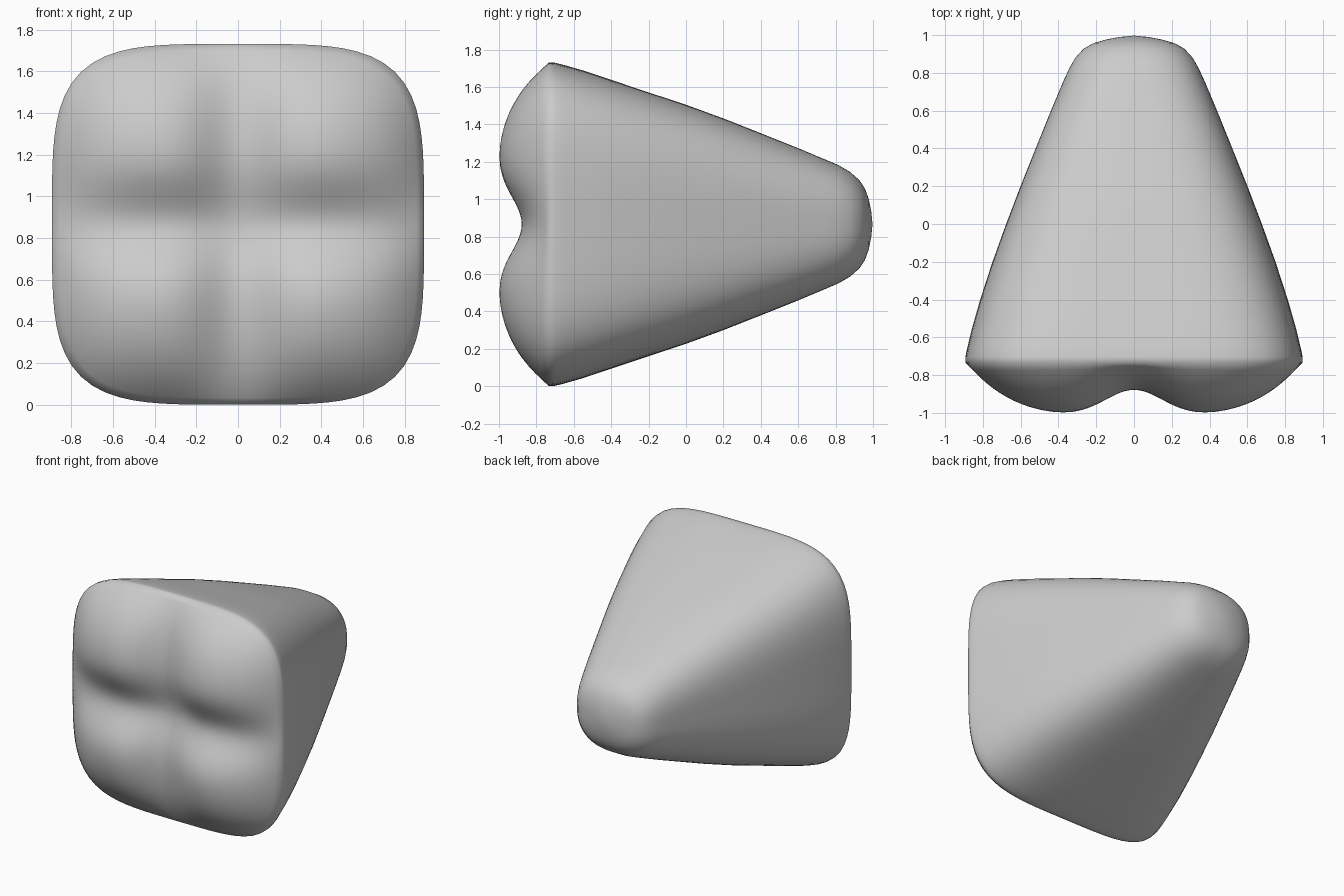
import bpy, bmesh, math

if "Cube" in bpy.data.objects:
    bpy.data.objects.remove(bpy.data.objects["Cube"])

CZ = 0.868      # height of the long axis
SEG = 96        # points round each ring
RIM_Y = -0.73

# Body stations: y, half width, half height, squareness exponent
BODY = [(-0.73, 0.893, 0.866, 4.1), (-0.70, 0.893, 0.864, 4.1), (-0.65, 0.882, 0.852, 4.1),
        (-0.55, 0.858, 0.823, 4.0), (-0.40, 0.815, 0.773, 3.9), (-0.20, 0.750, 0.706, 3.7),
        (0.0, 0.678, 0.640, 3.5), (0.20, 0.602, 0.567, 3.3), (0.40, 0.522, 0.488, 3.1),
        (0.60, 0.441, 0.408, 2.9), (0.75, 0.378, 0.345, 2.7), (0.82, 0.346, 0.315, 2.6),
        (0.88, 0.313, 0.280, 2.5), (0.93, 0.268, 0.236, 2.4), (0.96, 0.215, 0.190, 2.3),
        (0.98, 0.145, 0.135, 2.2), (0.993, 0.075, 0.070, 2.0)]


def outline(i, n):
    """Unit rounded-square outline point."""
    a = 2 * math.pi * i / SEG
    c, s = math.cos(a), math.sin(a)
    r = (abs(c) ** n + abs(s) ** n) ** (-1 / n)
    return c * r, s * r


def groove(t):
    return 1 - 0.48 * math.exp(-(t / 0.24) ** 2)


def face_y(u, v, s):
    """Domed front with a cross-shaped groove."""
    return RIM_Y - 0.297 * (1 - s ** 3.85) * groove(u) * groove(v)


bm = bmesh.new()
rings = []

# Front face rings, from the centre out to the rim
FACE = 26
for k in range(1, FACE):
    s = k / FACE
    ring = []
    for i in range(SEG):
        u, v = (s * p for p in outline(i, 4.1))
        ring.append(bm.verts.new((u * 0.893, face_y(u, v, s), CZ + v * 0.866)))
    rings.append(ring)

# Tapered body and rounded tip
for y, w, h, n in BODY:
    pts = [outline(i, n) for i in range(SEG)]
    rings.append([bm.verts.new((u * w, y, CZ + v * h)) for u, v in pts])

for a, b in zip(rings, rings[1:]):
    for i in range(SEG):
        j = (i + 1) % SEG
        bm.faces.new((a[i], a[j], b[j], b[i]))

# Close both ends with fans
for ring, y in ((rings[0], face_y(0, 0, 0)), (rings[-1], 1.0)):
    centre = bm.verts.new((0, y, CZ))
    for i in range(SEG):
        bm.faces.new((centre, ring[i], ring[(i + 1) % SEG]))

bmesh.ops.recalc_face_normals(bm, faces=bm.faces[:])
for f in bm.faces:
    f.smooth = True
mesh = bpy.data.meshes.new("tapered_body")
bm.to_mesh(mesh)
bm.free()

body = bpy.data.objects.new("tapered_body", mesh)
bpy.context.collection.objects.link(body)
# Centre the depth and rest the lowest point on the ground
ys = [v.co.y for v in mesh.vertices]
zs = [v.co.z for v in mesh.vertices]
for v in mesh.vertices:
    v.co.y -= (min(ys) + max(ys)) / 2
    v.co.z -= min(zs)
